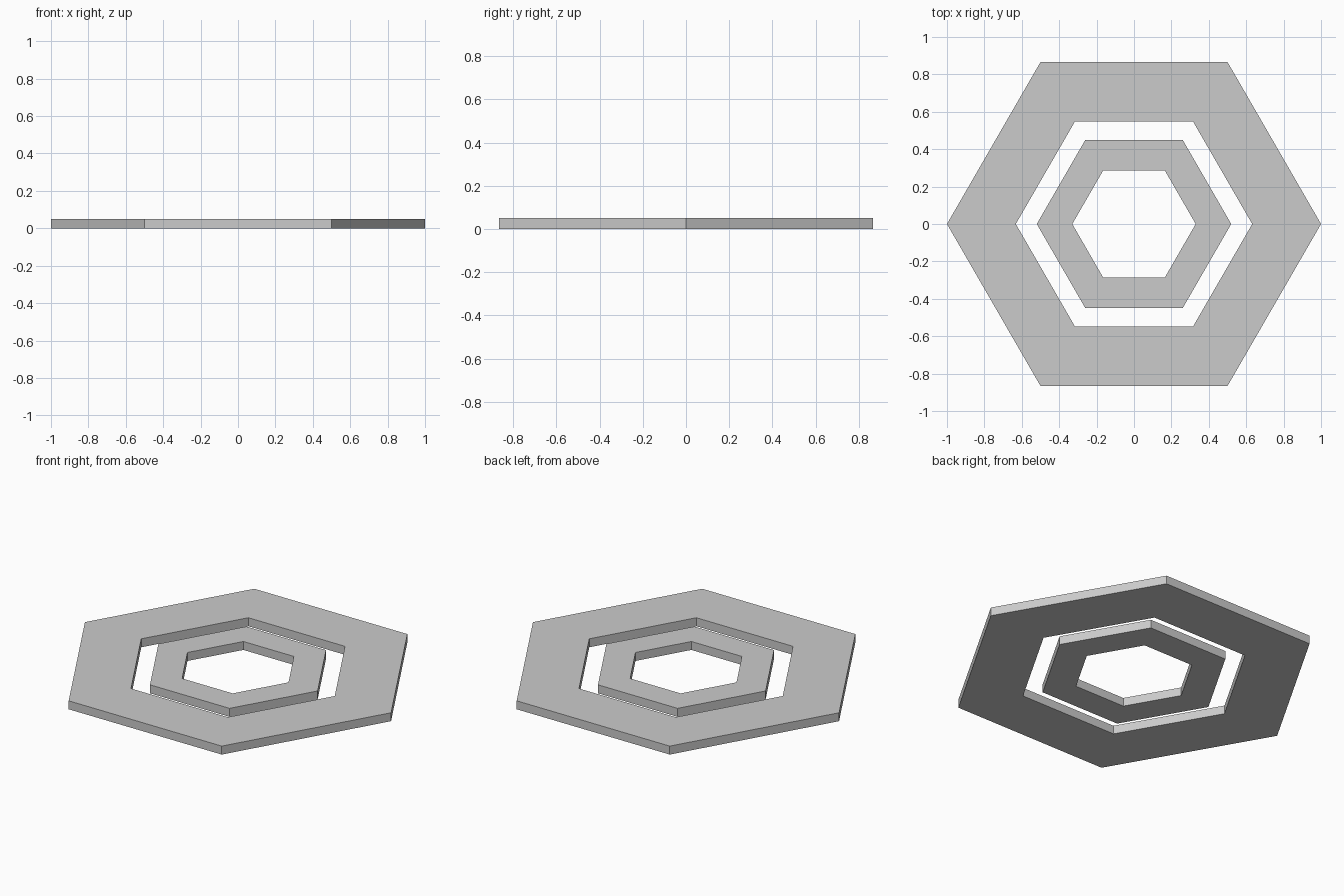
import bpy, bmesh
from math import cos, sin, pi

if "Cube" in bpy.data.objects:
    bpy.data.objects.remove(bpy.data.objects["Cube"])

HEIGHT = 0.05


def hex_ring(name, outer, inner):
    """Flat six-sided ring standing on z = 0, with corners on the x axis."""
    bm = bmesh.new()

    def loop(r, z):
        return [bm.verts.new((r * cos(i * pi / 3), r * sin(i * pi / 3), z))
                for i in range(6)]

    # Rectangular cross-section swept round the six corners
    loops = [loop(outer, 0), loop(outer, HEIGHT), loop(inner, HEIGHT), loop(inner, 0)]
    for a, b in zip(loops, loops[1:] + loops[:1]):
        for i in range(6):
            j = (i + 1) % 6
            bm.faces.new((a[i], a[j], b[j], b[i]))
    bmesh.ops.recalc_face_normals(bm, faces=bm.faces)
    mesh = bpy.data.meshes.new(name)
    bm.to_mesh(mesh)
    bm.free()
    obj = bpy.data.objects.new(name, mesh)
    bpy.context.collection.objects.link(obj)
    return obj


# Wide outer ring and narrow inner ring, separated by a gap
hex_ring("outer_ring", 1.0, 0.632)
hex_ring("inner_ring", 0.52, 0.33)
